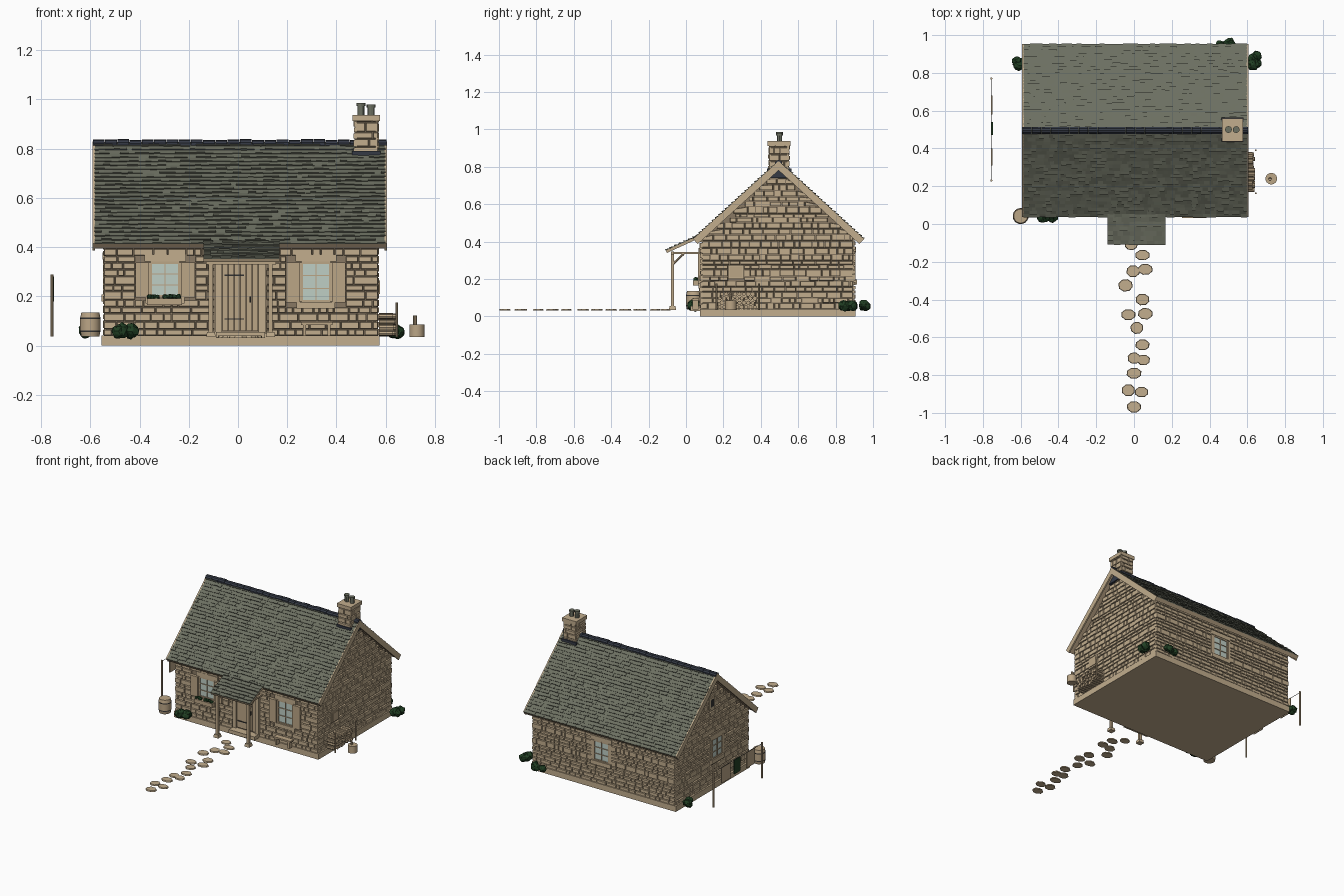
import bpy, bmesh, random
from math import pi
from mathutils import Vector, Matrix

random.seed(7)
rnd = random.uniform
cube = bpy.data.objects.get("Cube")
if cube:
    bpy.data.objects.remove(cube)


def material(name, rgb):
    m = bpy.data.materials.new(name)
    m.use_nodes = True
    m.diffuse_color = (*rgb, 1)
    bsdf = next(n for n in m.node_tree.nodes if n.type == 'BSDF_PRINCIPLED')
    bsdf.inputs["Base Color"].default_value = (*rgb, 1)
    bsdf.inputs["Roughness"].default_value = 0.9
    return m


STONE = material("tan stone", (.54, .42, .27))
MORTAR = material("brown mortar", (.25, .19, .125))
SLATE = material("grey green slate", (.15, .16, .12))
LEAD = material("blue grey ridge", (.035, .042, .06))
WOOD = material("pale wood", (.5, .38, .24))
GLASS = material("pale glass", (.52, .62, .56))
LEAF = material("dark foliage", (.015, .05, .017))
IRON = material("dark iron", (.03, .03, .03))

X, Y, Z = Vector((1, 0, 0)), Vector((0, 1, 0)), Vector((0, 0, 1))


def frame(o, u, v, w):
    o = Vector(o)
    return lambda a, b, c: o + u * a + v * b + w * c


WORLD = frame((0, 0, 0), X, Y, Z)


def finish(name, bm, mat, smooth=False):
    bmesh.ops.recalc_face_normals(bm, faces=bm.faces)
    me = bpy.data.meshes.new(name)
    bm.to_mesh(me)
    bm.free()
    me.materials.append(mat)
    ob = bpy.data.objects.new(name, me)
    bpy.context.collection.objects.link(ob)
    if smooth:
        bpy.ops.object.select_all(action='DESELECT')
        ob.select_set(True)
        bpy.context.view_layer.objects.active = ob
        bpy.ops.object.shade_smooth_by_angle()
    return ob


def block(bm, f, u, v, w, inset=0, taper=None):
    """Box in frame f; v may hold two top heights, taper lowers the upper edge."""
    va, vb = v[1], v[-1]
    i = inset
    high = w[1] if taper is None else taper
    low = [(u[0], v[0]), (u[1], v[0]), (u[1], vb), (u[0], va)]
    up = [(u[0] + i, v[0] + i), (u[1] - i, v[0] + i), (u[1] - i, vb - i), (u[0] + i, va - i)]
    a = [bm.verts.new(f(p, q, w[0])) for p, q in low]
    b = [bm.verts.new(f(p, q, h)) for (p, q), h in zip(up, (w[1], w[1], high, high))]
    bm.faces.new(a)
    bm.faces.new(b)
    for k in range(4):
        n = (k + 1) % 4
        bm.faces.new((a[k], a[n], b[n], b[k]))


def blocks(name, mat, items, f=WORLD):
    bm = bmesh.new()
    for it in items:
        block(bm, f, *it)
    return finish(name, bm, mat)


def rod(bm, p, q, r, r2=None, seg=8):
    p, q = Vector(p), Vector(q)
    rot = (q - p).to_track_quat('Z', 'Y').to_matrix().to_4x4()
    bmesh.ops.create_cone(bm, cap_ends=True, segments=seg, radius1=r, radius2=r2 or r,
                          depth=(q - p).length, matrix=Matrix.Translation((p + q) / 2) @ rot)


def rods(name, mat, items, seg=8):
    bm = bmesh.new()
    for it in items:
        rod(bm, *it, seg=seg)
    return finish(name, bm, mat, True)


def blobs(name, centre, size, n, r):
    """Cluster of rough leafy balls."""
    bm = bmesh.new()
    for _ in range(n):
        c = Vector(centre) + Vector([rnd(-s, s) for s in size])
        k = rnd(.75, 1) * r
        ball = bmesh.ops.create_icosphere(bm, subdivisions=2, radius=k, matrix=Matrix.Translation(c))
        for v in ball["verts"]:
            v.co += (v.co - c) * rnd(-.15, .15)
    return finish(name, bm, LEAF)


def masonry(name, f, u0, u1, z0, limit, holes=()):
    """Random coursed stones, leaving the holes free and following the limit line."""
    bm = bmesh.new()
    z = z0
    while z < 0.92:
        h = rnd(.02, .04)
        spans = [(u0, u1)]
        for a, b, c, d in holes:
            if c < z + h / 2 < d:
                spans = [s for p, q in spans for s in ((p, min(q, a)), (max(p, b), q))]
        for a, b in spans:
            while b - a > .012:
                n = a + rnd(.025, .085)
                n = b if b - n < .02 else n
                tops = [min(z + h, limit(e)) - .001 for e in (a, n)]
                if min(tops) > z + .006:
                    block(bm, f, (a + .001, n - .001), (z + .001, *tops), (-.004, rnd(.007, .012)), .0025)
                a = n
        z += h
    finish(name, bm, STONE)


# Plinth and wall core
blocks("plinth", STONE, [((-.554, .575), (.075, .905), (0, .04))])
bm = bmesh.new()
outline = [(.085, .02), (.895, .02), (.895, .42), (.495, .79), (.085, .42)]
ends = [[bm.verts.new((x, y, z)) for y, z in outline] for x in (-.537, .561)]
for e in ends:
    bm.faces.new(e)
for k in range(5):
    n = (k + 1) % 5
    bm.faces.new((ends[0][k], ends[0][n], ends[1][n], ends[1][k]))
finish("wall_core", bm, MORTAR)

front = frame((0, .085, 0), X, Z, -Y)
back = frame((0, .895, 0), X, Z, Y)
right = frame((.561, 0, 0), Y, Z, X)
left = frame((-.537, 0, 0), Y, Z, -X)


def hole(a, b, c, d, side=.02):
    return (a - side, b + side, c - .02, d + .02)


def level(a):
    return .425


def gable(a):
    return .797 - .912 * abs(a - .495)


# Windows: glass, bars, lintel, sill and optional shutters
def window(name, f, a, b, c, d, shutters=False):
    blocks(name + "_glass", GLASS, [((a, b), (c, d), (0, .005))], f)
    bars = [((p - t, p + t), (c, d), (0, .011)) for p, t in ((a, .006), ((a + b) / 2, .002), (b, .006))]
    bars += [((a, b), (q - t, q + t), (0, .01))
             for q, t in ((c, .006), (d, .006), (c + (d - c) / 3, .002), (d - (d - c) / 3, .002))]
    blocks(name + "_bars", WOOD, bars, f)
    trim = [((a - .025, b + .025), (d + .004, d + .034), (0, .013)),
            ((a - .02, b + .02), (c - .03, c - .002), (0, .018))]
    trim += [((a - .022, a - .005), (c, d), (0, .012)), ((b + .005, b + .022), (c, d), (0, .012))]
    blocks(name + "_surround", STONE, trim, f)
    if shutters:
        blocks(name + "_shutters", WOOD,
               [((p, p + .056), (c - .005, d), (0, .02)) for p in (a - .062, b + .006)], f)


openings = [("front_left_window", front, -.355, -.237, .2, .337, True),
            ("front_right_window", front, .258, .375, .18, .337, True),
            ("back_window", back, -.03, .085, .2, .337),
            ("side_window", left, .375, .485, .21, .345)]
for o in openings:
    window(*o)
masonry("front_stones", front, -.546, .57, .04, level,
        [hole(*o[2:6], .062) for o in openings[:2]] + [(-.095, .115, 0, .355)])
masonry("back_stones", back, -.546, .57, .04, level, [hole(*openings[2][2:6])])
masonry("left_gable_stones", left, .085, .895, .04, gable, [hole(*openings[3][2:6])])
masonry("right_gable_stones", right, .085, .895, .04, gable, [(.225, .31, .2, .275)])

# Gable hatch and vent
blocks("hatch_frame", STONE, [((.225, .31), (.2, .275), (0, .012))], right)
blocks("hatch_panel", WOOD, [((.235, .3), (.21, .265), (.01, .016))], right)
blocks("vent_frame", STONE, [((.465, .525), (.57, .65), (0, .014))], left)
blocks("vent_slot", IRON, [((.48, .51), (.585, .635), (.01, .016))], left)

# Main roof and porch roof: timber deck with stepped slates
def slated(name, f, x0, x1, length, rows, edge, thick):
    blocks(name + "_deck", WOOD, [((x0, x1), (0, length), (-thick, 0))], f)
    bm = bmesh.new()
    step = length / rows
    for r in range(rows):
        x = x0 + edge
        while x < x1 - edge - .001:
            n = x + rnd(.018, .045)
            n = x1 - edge if x1 - edge - n < .015 else n
            low = r * step - (rnd(0, .004) if r else 0)
            block(bm, f, (x, n), (low, (r + 1) * step), (-.001, rnd(.003, .01)), 0, .001)
            x = n
    finish(name + "_slates", bm, SLATE)


for name, s in (("front_roof", 1), ("back_roof", -1)):
    v = Vector((0, .455 * s, .415))
    length = v.length
    v.normalize()
    w = Vector((0, -v.z * s, abs(v.y)))
    slope = frame((0, .495 - .455 * s, .412), X, v, w)
    slated(name, slope, -.588, .603, length, 26, .004, .025)
    blocks(name + "_bargeboards", STONE,
           [((x, x + .01), (0, length), (-.034, .003)) for x in (-.592, .596)], slope)

v = Vector((0, .165, .075)).normalized()
porch = frame((0, -.108, .352), X, v, Vector((0, -v.z, v.y)))
slated("porch_roof", porch, -.14, .168, .19, 7, 0, .014)

# Ridge tiles
rods("ridge_tiles", LEAD, [((-.59 + k * .0498, .495, z), (-.542 + k * .0498, .495, z), .02)
                           for k in range(24) for z in [.818 + rnd(-.003, .002)]], 10)

# Chimney
blocks("chimney_core", MORTAR, [((.48, .563), (.45, .545), (.7, .92))])
for k, (o, u, w, a, b) in enumerate([((0, .45, 0), X, -Y, .472, .571), ((0, .545, 0), X, Y, .472, .571),
                                     ((.48, 0, 0), Y, -X, .442, .553), ((.563, 0, 0), Y, X, .442, .553)]):
    masonry("chimney_stones_%d" % k, frame(o, u, Z, w), a, b, .77, lambda e: .915)
blocks("chimney_cap", STONE, [((.466, .577), (.436, .559), (.912, .937))])
blocks("chimney_flashing", LEAD, [((.464, .579), (.433, .563), (.74, .79))])
rods("chimney_pots", SLATE, [((x, .5, z), (x, .5, z + h), r) for x, e in ((.5, 0), (.541, -.006))
                             for z, h, r in ((.93, .05 + e, .014), (.974 + e, .012, .018))], 12)

# Door
blocks("door_leaf", WOOD, [((-.063 + k * .0243, -.04 + k * .0243), (.06, .333), (0, .008)) for k in range(6)], front)
blocks("door_surround", STONE, [((-.093, -.064), (.04, .337), (0, .016)), ((.084, .113), (.04, .337), (0, .016)),
                                ((-.1, .12), (.335, .365), (0, .017))], front)
blocks("door_hinges", IRON, [((-.055, .025), (z, z + .006), (.007, .012)) for z in (.283, .105)]
       + [((.046, .052), (.175, .2), (.007, .018))], front)
blocks("door_step", STONE, [((-.09, .11), (.025, .08), (.03, .055))])

# Porch frame
posts = (-.11, .132)
blocks("porch_posts", WOOD, [((x - .009, x + .009), (-.081, -.063), (.05, .345)) for x in posts])
blocks("porch_post_feet", STONE, [((x - .019, x + .019), (-.091, -.053), (.034, .056), .003) for x in posts])
blocks("porch_beam", WOOD, [((-.13, .155), (-.08, -.064), (.33, .346))]
       + [((x - .007, x + .007), (-.07, .08), (.333, .345)) for x in posts])
rods("porch_braces", WOOD, [((x, -.07, .28), (x, -.012, .335), .006) for x in posts])

# Flower box
blocks("flower_box", WOOD, [((-.37, -.228), (.038, .075), (.165, .192))])
blobs("flower_box_plants", (-.3, .055, .197), (.065, .01, .003), 16, .011)

# Bench
blocks("bench", WOOD, [((.255, .385), (.032, .07), (.084, .095))]
       + [((x, x + .012), (.036, .066), (.038, .086)) for x in (.265, .363)])

# Rain barrel
bx, by = -.6, .042
staves = [(.036, .037), (.06, .042), (.11, .042), (.135, .037)]
rods("rain_barrel", WOOD, [((bx, by, p[0]), (bx, by, q[0]), p[1], q[1]) for p, q in zip(staves, staves[1:])], 18)
rods("barrel_hoops", IRON, [((bx, by, z), (bx, by, z + .006), .0425) for z in (.056, .108)], 18)

# Log pile and chopping block
rods("log_pile", WOOD, [((.572, y, z), (rnd(.625, .643), y, z), rnd(.009, .013))
                        for r in range(4) for k in range(9 - r % 2)
                        for y, z in [(.18 + k * .0235 + r % 2 * .012, .05 + r * .023)]])
rods("log_pile_stakes", WOOD, [((.645, y, .035), (.645, y, .175), .005) for y in (.163, .39)])
rods("chopping_block", WOOD, [((.727, .24, .035), (.727, .24, .085), .031)], 14)
rods("axe_handle", WOOD, [((.72, .24, .08), (.72, .235, .122), .008)])

# Clothes line
cx = -.755
rods("line_posts", WOOD, [((cx, y, .036), (cx, y, .288), .006) for y in (.23, .77)])
rods("line_rope", IRON, [((cx, .23, .28), (cx, .77, .28), .0015)])
blocks("pale_cloths", WOOD, [((cx, cx + .006), y, (.17, .28)) for y in ((.31, .4), (.58, .68))])
blocks("dark_cloth", LEAF, [((cx, cx + .008), (.47, .54), (.18, .28))])

# Shrubs
blobs("front_shrub", (-.455, .04, .06), (.03, .012, .008), 7, .032)
blobs("left_shrub", (-.615, .85, .06), (.018, .02, .01), 6, .028)
blobs("right_shrub", (.635, .865, .06), (.014, .028, .01), 7, .028)
blobs("back_shrub", (.48, .955, .06), (.034, .012, .01), 7, .026)

# Stepping stone path
path = [(0, -.968), (-.03, -.88), (.04, -.89), (0, -.79), (0, -.71), (.05, -.72), (.045, -.64), (.015, -.55),
        (-.03, -.48), (.06, -.475), (.045, -.4), (-.045, -.325), (-.005, -.25), (.06, -.24), (.045, -.165), (-.015, -.11)]
bm = bmesh.new()
for x, y in path:
    turn = Matrix.Rotation(pi / 8 + rnd(-.15, .15), 4, 'Z')
    size = Matrix.Diagonal((rnd(.95, 1.15), rnd(.75, .95), 1, 1))
    bmesh.ops.create_cone(bm, cap_ends=True, segments=8, radius1=.036, radius2=.033, depth=.009,
                          matrix=Matrix.Translation((x, y, .036)) @ size @ turn)
finish("stepping_stones", bm, STONE)
